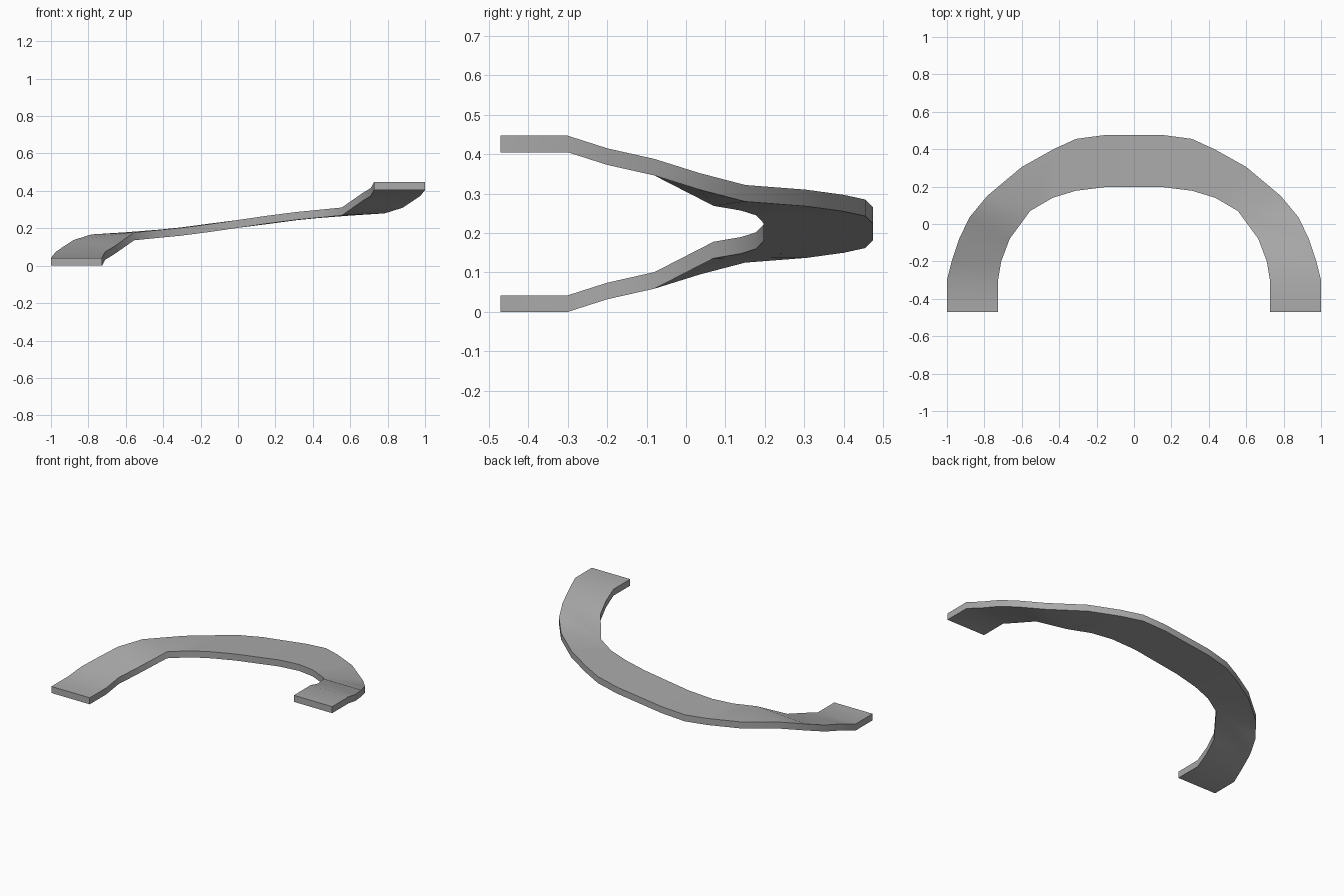
import bpy
import bmesh

cube = bpy.data.objects.get("Cube")
if cube:
    bpy.data.objects.remove(cube, do_unlink=True)

THICKNESS = 0.042
HEIGHT = 0.447

# Top surface edges of the upper half, from its open end to the middle
corner = (0.555, 0.07, 0.311)
outer = [(1, -0.47, 0.447), (1, -0.3, 0.447), (0.975, -0.2, 0.415),
         (0.935, -0.08, 0.388), (0.88, 0.035, 0.352), (0.785, 0.15, 0.322),
         (0.6, 0.305, 0.31), (0.43, 0.4, 0.297), (0.31, 0.455, 0.285),
         (0.16, 0.475, 0.265)]
inner = [(0.727, -0.47, 0.447), (0.727, -0.3, 0.447), (0.71, -0.2, 0.415),
         (0.665, -0.08, 0.388), corner, corner, corner,
         (0.435, 0.14, 0.299), (0.31, 0.178, 0.287), (0.155, 0.197, 0.267)]


def whole_edge(half):
    """Add the lower half: the upper half turned over about the y axis."""
    turned = [(-x, y, HEIGHT + THICKNESS - z) for x, y, z in reversed(half)]
    return half + turned


def lower(p):
    return (p[0], p[1], p[2] - THICKNESS)


# Sweep a four-cornered section along the two edges
bm = bmesh.new()
rings = []
for o, i in zip(whole_edge(outer), whole_edge(inner)):
    rings.append([bm.verts.new(p) for p in (o, i, lower(i), lower(o))])
for a, b in zip(rings, rings[1:]):
    for k in range(4):
        n = (k + 1) % 4
        bm.faces.new((a[k], a[n], b[n], b[k]))
bm.faces.new(rings[0])
bm.faces.new(rings[-1])

# Join the fan points at the inner bends
bmesh.ops.remove_doubles(bm, verts=bm.verts[:], dist=0.0005)
bmesh.ops.recalc_face_normals(bm, faces=bm.faces[:])
mesh = bpy.data.meshes.new("curved_ramp")
bm.to_mesh(mesh)
bm.free()
ramp = bpy.data.objects.new("curved_ramp", mesh)
bpy.context.collection.objects.link(ramp)

# Plain grey
grey = bpy.data.materials.new("plain_grey")
grey.use_nodes = True
colour = (0.4, 0.4, 0.4, 1)
grey.diffuse_color = colour
grey.node_tree.nodes["Principled BSDF"].inputs["Base Color"].default_value = colour
mesh.materials.append(grey)

# Soft shading along the strip, sharp at its rims
bpy.ops.object.select_all(action="DESELECT")
ramp.select_set(True)
bpy.context.view_layer.objects.active = ramp
bpy.ops.object.shade_smooth_by_angle(angle=0.52)
